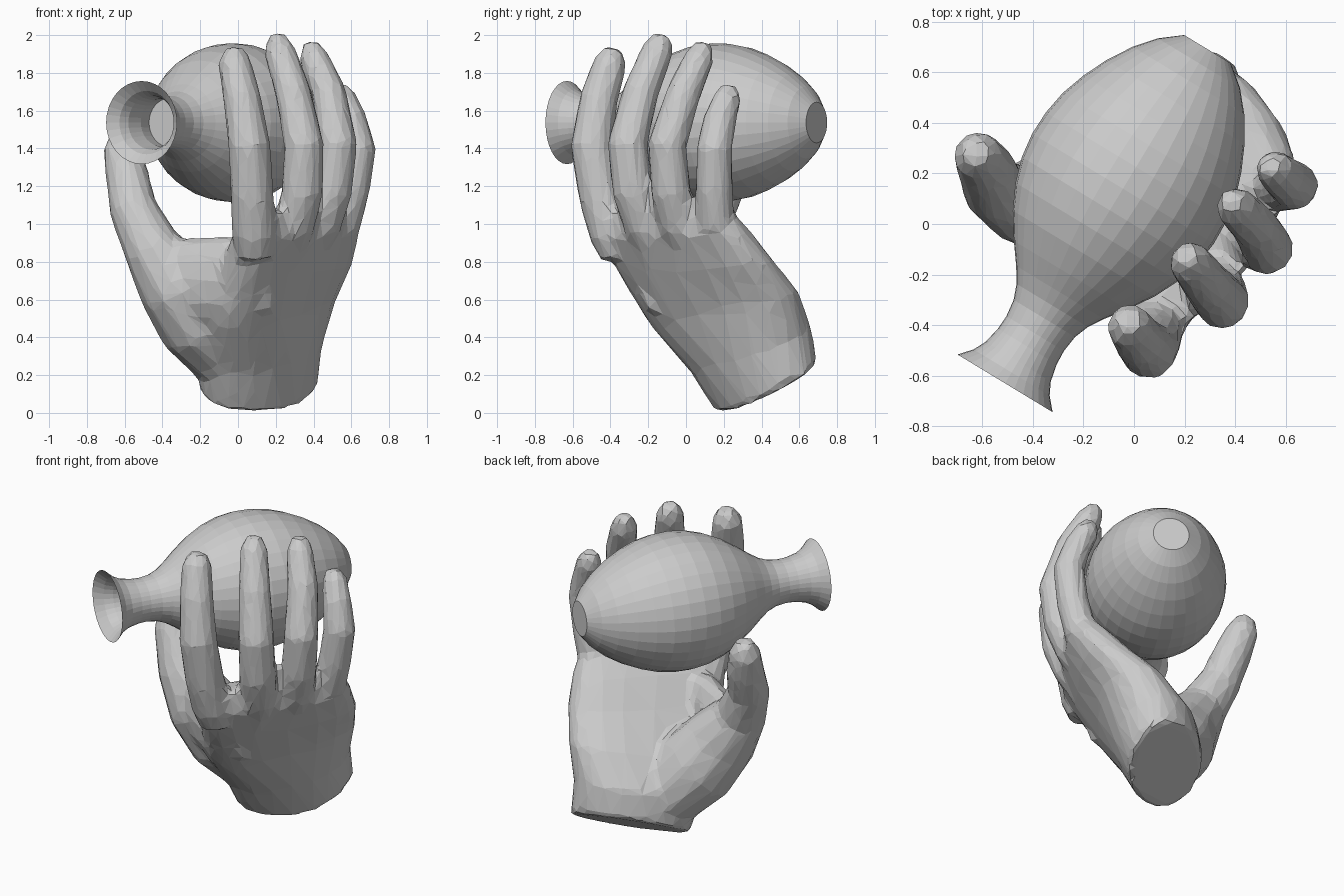
import bpy, bmesh, math
from mathutils import Vector

cube = bpy.data.objects.get("Cube")
if cube:
    bpy.data.objects.remove(cube)

grey = bpy.data.materials.new("stone_grey")
grey.use_nodes = True
tone = (0.6, 0.6, 0.6, 1)
grey.diffuse_color = tone
grey.node_tree.nodes["Principled BSDF"].inputs["Base Color"].default_value = tone


def finish(name, bm):
    bmesh.ops.recalc_face_normals(bm, faces=bm.faces)
    mesh = bpy.data.meshes.new(name)
    bm.to_mesh(mesh)
    bm.free()
    mesh.materials.append(grey)
    obj = bpy.data.objects.new(name, mesh)
    bpy.context.collection.objects.link(obj)
    return obj


def loft(bm, rings, sides=12):
    """Closed skin over rings: centre, two half axes, power (1 round, less is boxier)."""
    loops = []
    for c, a, b, power in rings:
        loop = []
        for i in range(sides):
            turn = 2 * math.pi * i / sides
            u, v = (math.copysign(abs(f) ** power, f)
                    for f in (math.cos(turn), math.sin(turn)))
            loop.append(bm.verts.new(c + a * u + b * v))
        loops.append(loop)
    for low, high in zip(loops, loops[1:]):
        for i in range(sides):
            j = (i + 1) % sides
            bm.faces.new((low[i], low[j], high[j], high[i]))
    bm.faces.new(loops[0][::-1])
    bm.faces.new(loops[-1])


def tube(bm, points, radii, across, depth=1.0):
    """Limb along a path, its width turned towards the across direction."""
    pts = [Vector(p) for p in points]
    rings = []
    for i, (p, r) in enumerate(zip(pts, radii)):
        along = (pts[min(i + 1, len(pts) - 1)] - pts[max(i - 1, 0)]).normalized()
        b = along.cross(Vector(across)).normalized()
        rings.append((p, b.cross(along) * r, b * r * depth, 1))
    loft(bm, rings)


def slice_ring(centre, heading, width, depth, tilt, dip, power):
    """Section of the palm, its width along a compass heading in degrees."""
    h = math.radians(heading)
    return (Vector(centre), Vector((math.cos(h), math.sin(h), tilt)) * width,
            Vector((math.sin(h), -math.cos(h), dip)) * depth, power)


hand = bmesh.new()

# Wrist and palm: an oval wrist twisting into a broad flat palm
loft(hand, [slice_ring(*section) for section in (
    ((0.11, 0.425, 0.135), 36, 0.355, 0.21, 0.18, -0.58, 1),
    ((0.115, 0.345, 0.33), 43, 0.38, 0.245, 0.2, -0.35, 0.95),
    ((0.165, 0.205, 0.55), 50, 0.46, 0.22, 0.18, -0.15, 0.85),
    ((0.255, 0.055, 0.77), 52, 0.48, 0.18, 0.06, -0.1, 0.75),
    ((0.305, -0.055, 0.94), 52, 0.47, 0.16, 0.03, -0.05, 0.7),
    ((0.34, -0.1, 1.07), 52, 0.41, 0.1, 0.03, 0, 0.8))], 20)

# Fingers, from index to little: knuckle, joints, tip
fingers = [
    (1.03, [(0.09, -0.35, 0.83), (0.085, -0.395, 0.95), (0.075, -0.455, 1.15),
            (0.06, -0.50, 1.42), (0.02, -0.46, 1.67), (-0.02, -0.40, 1.86),
            (-0.02, -0.38, 1.93)]),
    (0.98, [(0.25, -0.15, 0.84), (0.30, -0.22, 1.0), (0.34, -0.28, 1.17),
            (0.35, -0.31, 1.42), (0.29, -0.24, 1.70), (0.22, -0.15, 1.92),
            (0.20, -0.12, 2.0)]),
    (0.94, [(0.37, 0.03, 0.84), (0.44, -0.04, 1.0), (0.50, -0.08, 1.17),
            (0.53, -0.10, 1.42), (0.48, -0.01, 1.70), (0.40, 0.07, 1.88),
            (0.38, 0.10, 1.96)]),
    (0.88, [(0.47, 0.18, 0.84), (0.55, 0.16, 1.0), (0.60, 0.15, 1.18),
            (0.635, 0.15, 1.40), (0.595, 0.18, 1.56), (0.55, 0.22, 1.67),
            (0.53, 0.23, 1.735)]),
]
for size, path in fingers:
    widths = [size * r for r in (0.1, 0.118, 0.115, 0.112, 0.1, 0.088, 0.05)]
    tube(hand, path, widths, (0.61, 0.79, 0), 0.97)

# Thumb with the ball at its root
tube(hand, [(-0.02, 0.26, 0.30), (-0.19, 0.14, 0.50), (-0.32, 0.08, 0.68),
            (-0.46, 0.08, 0.88), (-0.555, 0.14, 1.08), (-0.585, 0.22, 1.25),
            (-0.62, 0.275, 1.40), (-0.63, 0.29, 1.48)],
     [0.22, 0.25, 0.22, 0.155, 0.128, 0.116, 0.097, 0.055], (0, 1, 0))

# Web of skin between thumb and index finger, its end sunk in the palm
tube(hand, [(-0.42, 0.07, 0.77), (-0.24, -0.03, 0.70), (-0.04, -0.15, 0.70),
            (0.16, -0.15, 0.73)], [0.17, 0.23, 0.24, 0.2], (0, 0, 1), 0.5)

# Fuse the parts into one faceted skin
hand_obj = finish("hand", hand)
fuse = hand_obj.modifiers.new("fuse", "REMESH")
fuse.mode = "VOXEL"
fuse.voxel_size = 0.025
soften = hand_obj.modifiers.new("soften", "SMOOTH")
soften.factor = 0.5
soften.iterations = 4
facet = hand_obj.modifiers.new("facet", "DECIMATE")
facet.ratio = 0.08

# Vase: (distance from the mouth, radius), inner throat then outer wall and base
profile = [(0.29, 0), (0.29, 0.13), (0.2, 0.126), (0.1, 0.143), (0.05, 0.168),
           (0, 0.22), (0.05, 0.176), (0.1, 0.151), (0.17, 0.136), (0.23, 0.133),
           (0.3, 0.142), (0.36, 0.165), (0.42, 0.203), (0.5, 0.262), (0.6, 0.328),
           (0.7, 0.376), (0.8, 0.407), (0.9, 0.42), (1.0, 0.417), (1.1, 0.4),
           (1.2, 0.366), (1.3, 0.32), (1.4, 0.258), (1.48, 0.19), (1.545, 0.108),
           (1.545, 0)]
vase = bmesh.new()
verts = [vase.verts.new((r, 0, t)) for t, r in profile]
edges = [vase.edges.new(pair) for pair in zip(verts, verts[1:])]
bmesh.ops.spin(vase, geom=verts + edges, cent=(0, 0, 0), axis=(0, 0, 1),
               angle=2 * math.pi, steps=32, use_duplicate=False)
bmesh.ops.remove_doubles(vase, verts=vase.verts, dist=0.0005)
vase_obj = finish("vase", vase)
vase_obj.rotation_mode = "QUATERNION"
vase_obj.rotation_quaternion = Vector((0.518, 0.855, 0)).to_track_quat("Z", "Y")
vase_obj.location = (-0.51, -0.63, 1.537)
